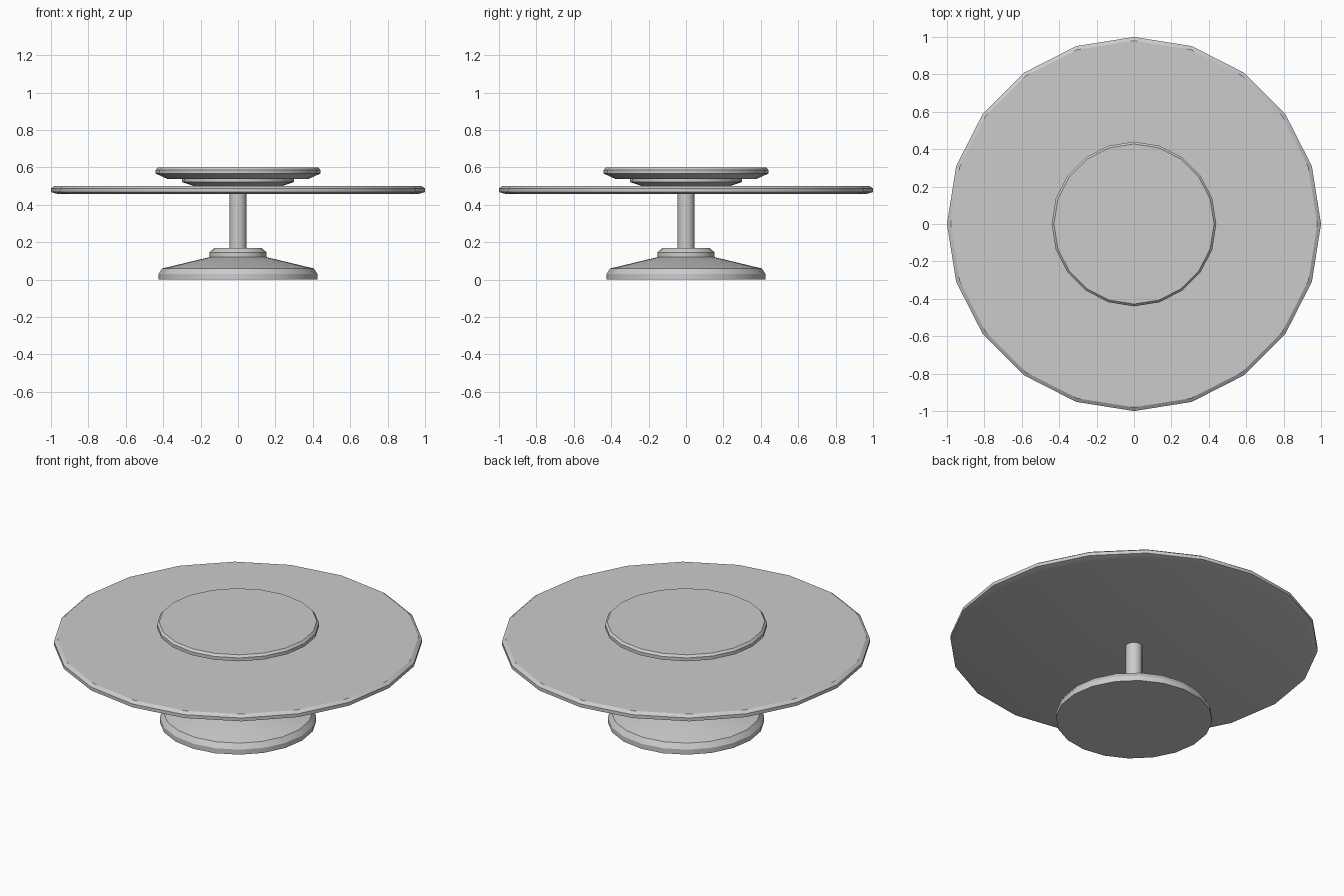
import bpy
import math

cube = bpy.data.objects.get("Cube")
if cube:
    bpy.data.objects.remove(cube, do_unlink=True)

SIDES = 20

grey = bpy.data.materials.new("plain_grey")
grey.use_nodes = True
GREY = (0.6, 0.6, 0.6, 1.0)
grey.diffuse_color = GREY
grey.node_tree.nodes["Principled BSDF"].inputs["Base Color"].default_value = GREY


def turned(name, profile):
    """Turn a bottom-to-top (radius, height) profile and cap both ends."""
    verts, faces = [], []
    for r, z in profile:
        for i in range(SIDES):
            a = math.tau * i / SIDES
            verts.append((r * math.cos(a), r * math.sin(a), z))
    for ring in range(len(profile) - 1):
        low, high = ring * SIDES, (ring + 1) * SIDES
        for i in range(SIDES):
            j = (i + 1) % SIDES
            faces.append((low + i, low + j, high + j, high + i))
    faces.append(tuple(reversed(range(SIDES))))
    faces.append(tuple(range(len(verts) - SIDES, len(verts))))
    mesh = bpy.data.meshes.new(name)
    mesh.from_pydata(verts, [], faces)
    mesh.materials.append(grey)
    obj = bpy.data.objects.new(name, mesh)
    bpy.context.collection.objects.link(obj)
    bpy.ops.object.select_all(action="DESELECT")
    obj.select_set(True)
    bpy.context.view_layer.objects.active = obj
    bpy.ops.object.shade_smooth_by_angle(angle=math.radians(25))
    return obj


# Wide foot with a sloping upper side
turned("foot", [(0.425, 0), (0.425, 0.03), (0.405, 0.06), (0.145, 0.122)])

# Collar holding the column
turned("collar", [(0.153, 0.12), (0.153, 0.146), (0.125, 0.17)])

# Thin column
turned("column", [(0.045, 0.16), (0.045, 0.465)])

# Large round top with chamfered rim
turned("table_top", [(0.96, 0.457), (1.0, 0.468), (1.0, 0.488), (0.98, 0.502)])

# Raised turntable in the middle
turned("turntable_neck", [(0.23, 0.498), (0.30, 0.522), (0.30, 0.54)])
turned("turntable_plate", [(0.375, 0.537), (0.44, 0.567), (0.44, 0.587), (0.428, 0.6)])
